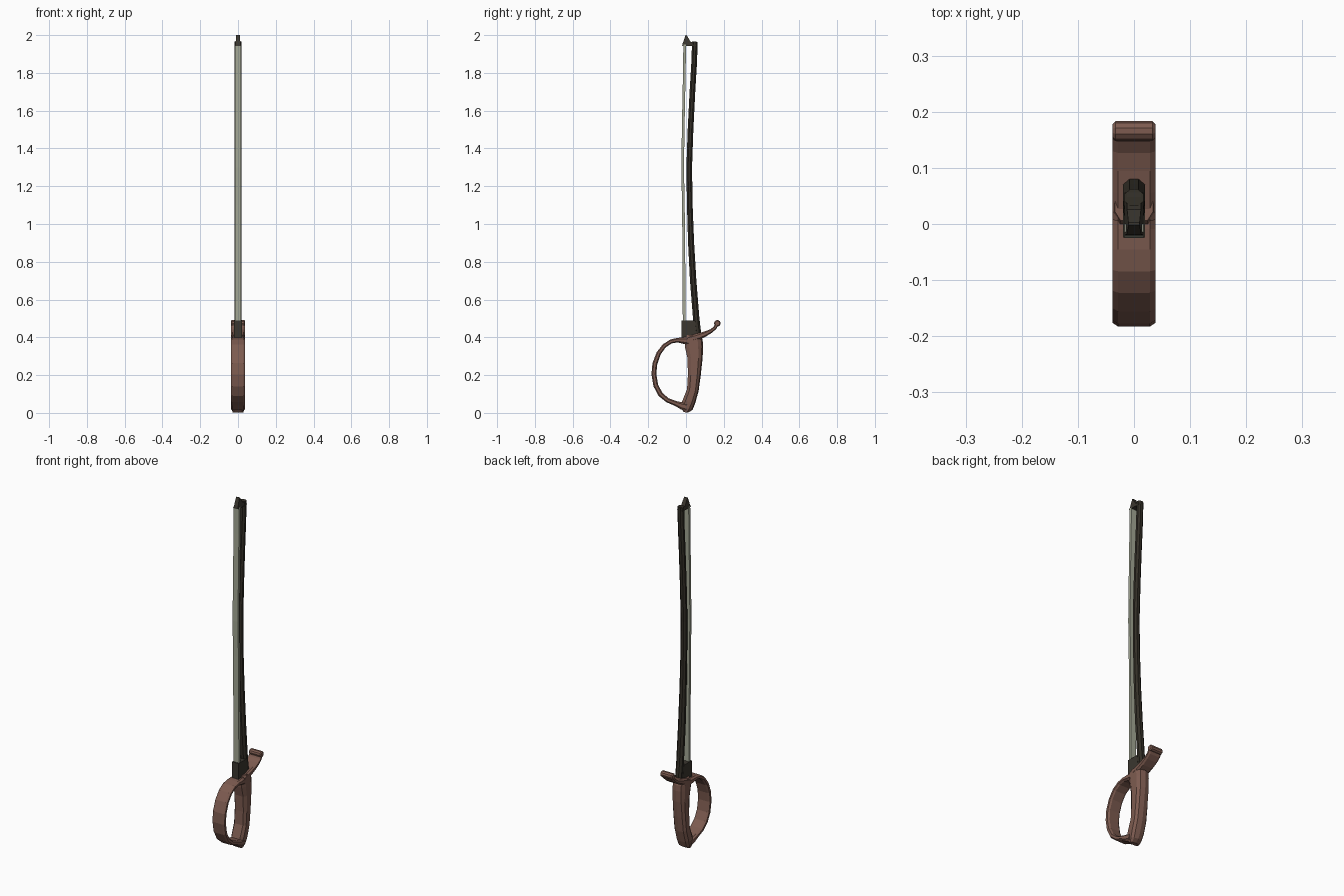
import bpy, bmesh, math
from mathutils import Vector

if "Cube" in bpy.data.objects:
    bpy.data.objects.remove(bpy.data.objects["Cube"])


def material(name, rgb):
    m = bpy.data.materials.new(name)
    m.diffuse_color = (*rgb, 1)
    m.use_nodes = True
    m.node_tree.nodes["Principled BSDF"].inputs["Base Color"].default_value = m.diffuse_color
    return m


BROWN = material("brown handle", (0.205, 0.105, 0.08))
DARK = material("dark fitting", (0.043, 0.037, 0.028))
STICK = material("dark stick", (0.033, 0.028, 0.02))
HAIR = material("pale grey green", (0.37, 0.39, 0.30))


def finish(bm, name, mat):
    bmesh.ops.recalc_face_normals(bm, faces=bm.faces)
    me = bpy.data.meshes.new(name)
    bm.to_mesh(me)
    bm.free()
    me.materials.append(mat)
    ob = bpy.data.objects.new(name, me)
    bpy.context.collection.objects.link(ob)
    return ob


# unit cross-sections (x, across)
FLAT8 = [(1, -.5), (1, .5), (.74, 1), (-.74, 1), (-1, .5), (-1, -.5), (-.74, -1), (.74, -1)]
GRIP = [(1, -.55), (1, .45), (.7, .85), (0, 1), (-.7, .85), (-1, .45), (-1, -.55), (-.7, -1), (.7, -1)]
ROUND = [(math.cos(math.radians(a + 22.5)) * 1.08, math.sin(math.radians(a + 22.5)) * 1.08)
         for a in range(0, 360, 45)]
SQUARE = [(1, -1), (1, 1), (-1, 1), (-1, -1)]


def sweep(name, path, section, mat):
    """Sweep a section along (y, z, half thickness, half width) points in the yz plane."""
    bm = bmesh.new()
    rings = []
    for i, (y, z, t, w) in enumerate(path):
        a, b = path[max(i - 1, 0)], path[min(i + 1, len(path) - 1)]
        d = Vector((b[0] - a[0], b[1] - a[1])).normalized()
        n = (d.y, -d.x)
        rings.append([bm.verts.new((sx * w, y + n[0] * s * t, z + n[1] * s * t))
                      for sx, s in section])
    k = len(section)
    for r, q in zip(rings, rings[1:]):
        for j in range(k):
            bm.faces.new((r[j], r[(j + 1) % k], q[(j + 1) % k], q[j]))
    bm.faces.new(rings[0])
    bm.faces.new(rings[-1])
    return finish(bm, name, mat)


def prism(name, outline, width_at, mat):
    """Extrude a yz outline along x; width_at gives half width by height."""
    bm = bmesh.new()
    sides = [[bm.verts.new((s * width_at(z), y, z)) for y, z in outline] for s in (-1, 1)]
    for s in sides:
        bm.faces.new(s)
    k = len(outline)
    for j in range(k):
        n = (j + 1) % k
        bm.faces.new((sides[0][j], sides[0][n], sides[1][n], sides[1][j]))
    return finish(bm, name, mat)


W = 0.038

# curved grip
sweep("grip", [(0, .003, .012, .028), (.002, .025, .034, .034), (.016, .06, .034, W),
               (.036, .12, .031, W), (.044, .2, .034, W), (.048, .29, .040, W),
               (.043, .35, .048, W), (.04, .385, .048, W), (.042, .41, .036, .034)], GRIP, BROWN)

# finger guard loop
guard = [(.02, .38, .022), (-.01, .383, .018), (-.045, .385, .012), (-.08, .378, .011), (-.115, .355, .011),
         (-.145, .315, .012), (-.165, .26, .013), (-.17, .205, .013), (-.16, .145, .013),
         (-.135, .098, .013), (-.098, .067, .012), (-.055, .05, .013), (-.022, .037, .019), (.005, .03, .022)]
sweep("finger_guard", [(*p, W) for p in guard], FLAT8, BROWN)

# thumb hook with rolled end
hook = [(.01, .388, .018), (.06, .402, .018), (.10, .417, .014), (.132, .433, .010),
        (.153, .450, .009), (.166, .472, .009)]
sweep("thumb_hook", [(*p, W) for p in hook], FLAT8, BROWN)
roll = prism("hook_roll", [(.166 + .0175 * math.cos(math.tau * i / 10),
                            .474 + .0175 * math.sin(math.tau * i / 10)) for i in range(10)],
             lambda z: W, BROWN)
bev = roll.modifiers.new("soft ends", "BEVEL")
bev.width = .005
bev.segments = 1
bev.limit_method = "ANGLE"
bev.angle_limit = math.radians(60)

# socket block holding the hair
prism("socket", [(-.024, .39), (-.024, .49), (.048, .49), (.058, .40)], lambda z: .02, DARK)

# bowed stick
stick = [(.066, .40, .017), (.054, .50, .017), (.038, .70, .017), (.027, .90, .016), (.020, 1.10, .015),
         (.017, 1.30, .015), (.024, 1.50, .015), (.034, 1.70, .015), (.043, 1.85, .015), (.047, 1.965, .015)]
sweep("stick", [(*p, p[2] * 1.15) for p in stick], ROUND, STICK)

# flat hair ribbon
hair = [(-.010, .45), (-.011, .80), (-.014, 1.10), (-.018, 1.30), (-.014, 1.55), (-.009, 1.80), (-.007, 1.95)]
sweep("hair_ribbon", [(y, z, .007, .017) for y, z in hair], SQUARE, HAIR)

# pointed tip
prism("tip", [(-.020, 1.943), (-.018, 1.955), (-.002, 2.0), (.003, 2.0), (.026, 1.962), (.056, 1.966), (.056, 1.943)],
      lambda z: .017 if z < 1.95 else .010 + (2 - z) * .06, DARK)
